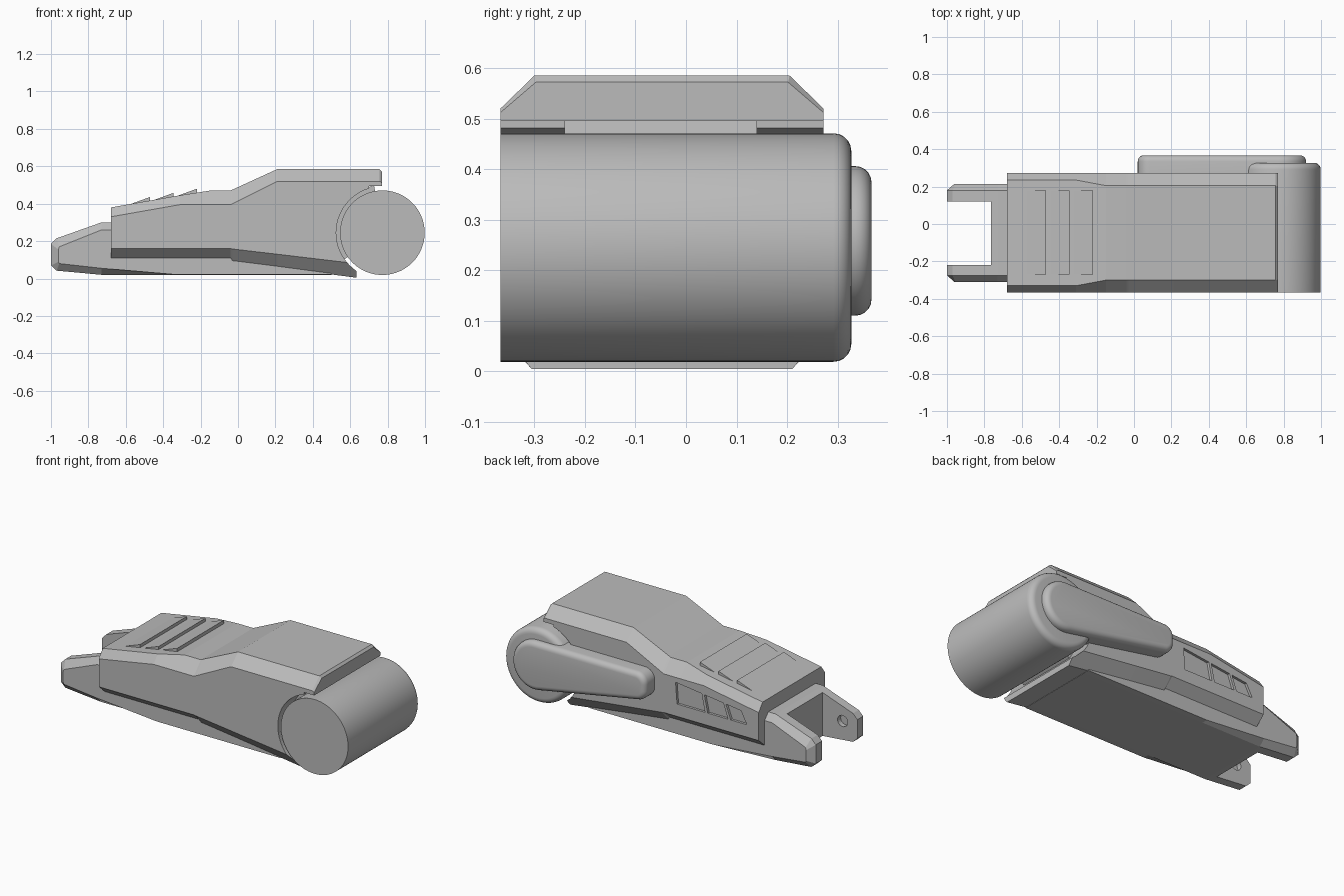
import bpy, bmesh, math

cube = bpy.data.objects.get("Cube")
if cube:
    bpy.data.objects.remove(cube, do_unlink=True)

grey = bpy.data.materials.new("plain_grey")
grey.use_nodes = True
GREY = (0.5, 0.5, 0.5, 1)
grey.diffuse_color = GREY
grey.node_tree.nodes["Principled BSDF"].inputs["Base Color"].default_value = GREY


def loft(name, rings, round_end=0.0, smooth=False):
    """Skin a list of equal-length point rings and cap both ends."""
    bm = bmesh.new()
    vs = [[bm.verts.new(p) for p in r] for r in rings]
    n = len(vs[0])
    for a, b in zip(vs, vs[1:]):
        for i in range(n):
            j = (i + 1) % n
            bm.faces.new((a[i], a[j], b[j], b[i]))
    bm.faces.new(vs[0])
    cap = bm.faces.new(vs[-1])
    bmesh.ops.recalc_face_normals(bm, faces=bm.faces)
    if round_end:
        bmesh.ops.bevel(bm, geom=list(cap.edges), offset=round_end,
                        segments=5, profile=0.5, affect='EDGES')
    me = bpy.data.meshes.new(name)
    bm.to_mesh(me)
    bm.free()
    me.materials.append(grey)
    ob = bpy.data.objects.new(name, me)
    bpy.context.collection.objects.link(ob)
    if smooth:
        activate(ob)
        bpy.ops.object.shade_smooth_by_angle(angle=math.radians(30))
    return ob


def activate(ob):
    bpy.ops.object.select_all(action='DESELECT')
    ob.select_set(True)
    bpy.context.view_layer.objects.active = ob


def prism(name, outline, y0, y1, **kw):
    """Extrude an x-z outline along y."""
    return loft(name, [[(x, y, z) for x, z in outline] for y in (y0, y1)], **kw)


def rect(x0, x1, z0, z1):
    return [(x0, z0), (x1, z0), (x1, z1), (x0, z1)]


def arc(cx, cz, r, a0, a1, n):
    angles = [math.radians(a0 + (a1 - a0) * i / n) for i in range(n + 1)]
    return [(cx + r * math.cos(a), cz + r * math.sin(a)) for a in angles]


def cut(target, *cutters):
    for c in cutters:
        c.hide_render = True
        mod = target.modifiers.new("cut", 'BOOLEAN')
        mod.operation = 'DIFFERENCE'
        mod.solver = 'EXACT'
        mod.object = c
        activate(target)
        bpy.ops.object.modifier_apply(modifier=mod.name)
        bpy.data.objects.remove(c, do_unlink=True)


FRONT, BACK = -0.367, 0.272
HX, HZ = 0.772, 0.245   # drum axis

# Main shell: x, roof, roof chamfer, floor chamfer, floor, chamfer width
stations = [
    (-.68, .38, .33, .16, .105, .037),
    (-.31, .445, .395, .16, .105, .037),
    (-.15, .47, .395, .16, .105, .067),
    (-.04, .47, .395, .16, .105, .067),
    (-.03, .475, .40, .158, .09, .067),
    (.21, .585, .52, .13, .06, .067),
    (.757, .585, .52, .065, -.012, .067),
    (.77, .572, .512, .064, -.014, .07),
]
rings = []
for x, top, side_top, side_low, low, w in stations:
    rings.append([(x, FRONT, side_low), (x, FRONT, side_top),
                  (x, FRONT + w, top), (x, BACK - w, top),
                  (x, BACK, side_top), (x, BACK, side_low),
                  (x, BACK - .062, low), (x, FRONT + .062, low)])
shell = loft("main_shell", rings)

# Drum recess and trimmed rear end
cut(shell,
    prism("recess_cutter", arc(HX, HZ, .247, 0, 354.375, 63), -.5, .5),
    prism("upper_cutter", rect(.70, 1, .2, .495), -.5, .5),
    prism("lower_cutter", rect(.633, 1, -.1, .25), -.5, .5))

# Three slanted window pockets on the back side
def window_x(t, upper):
    return (-.12 - .44 * t, .365 - .055 * t) if upper else (-.13 - .47 * t, .235)

for a, b in ((0, .40), (.44, .73), (.77, 1)):
    outline = [window_x(a, True), window_x(b, True),
               window_x(b, False), window_x(a, False)]
    cut(shell, prism("window_cutter", outline, BACK - .015, BACK + .1))

# Raised roof slats
for i in range(3):
    x = -.47 + .125 * i
    z = .38 + .176 * (x + .68)
    prism(f"roof_slat_{i + 1}",
          [(x - .11, z - .021), (x, z + .019), (x, z - .03)], -.27, .18)

# Chassis with chamfered outer sides
full = [(-1, .07), (-.97, .042), (-.73, .02), (-.33, .02), (.5, .02),
        (.5, .30), (-.73, .30), (-.97, .215), (-1, .185)]
inset = [(-.96, .09), (-.955, .08), (-.73, .055), (-.33, .021), (.5, .021),
         (.5, .26), (-.73, .26), (-.955, .17), (-.96, .155)]
chassis = loft("chassis_prongs", [[(x, y, z) for x, z in o] for y, o in (
    (-.31, inset), (-.275, full), (.18, full), (.215, inset))])

# Fork slot and pin sockets
cut(chassis,
    prism("slot_cutter", rect(-1.2, -.765, -.2, .6), -.22, .12),
    prism("socket_cutter", arc(-.9, .15, .034, 0, 345, 23), -.25, .15))

# Rear drum, rounded at the back end
prism("drum", arc(HX, HZ, .226, 0, 356.25, 95), FRONT, .327,
      round_end=.035, smooth=True)

# Curved neck behind the drum
prism("drum_neck", arc(HX, HZ, .255, 100, 215, 24) + arc(HX, HZ, .22, 215, 100, 24),
      -.24, .14, smooth=True)

# Tapered side arm
arm = (arc(HX, .258, .148, -100, 90, 32) + arc(.085, .341, .065, 90, 180, 8)
       + arc(.085, .30, .065, 180, 260, 8))
prism("side_arm", arm, .25, .367, round_end=.032, smooth=True)
